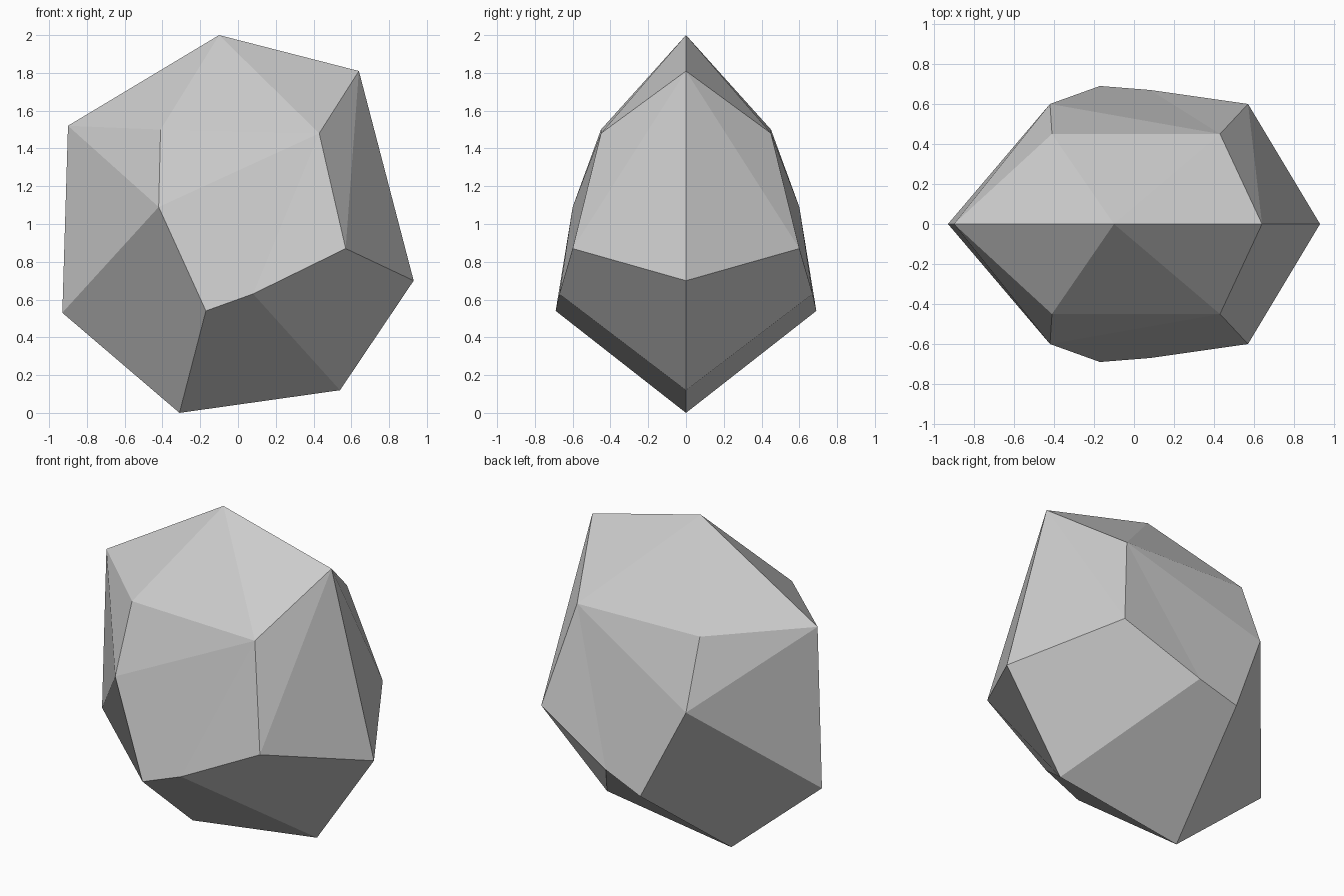
import bpy
import bmesh

cube = bpy.data.objects.get("Cube")
if cube:
    bpy.data.objects.remove(cube, do_unlink=True)

# Plain grey stone
stone = bpy.data.materials.new("stone_grey")
stone.use_nodes = True
colour = (0.6, 0.6, 0.6, 1)
stone.diffuse_color = colour
bsdf = next(n for n in stone.node_tree.nodes if n.type == 'BSDF_PRINCIPLED')
bsdf.inputs["Base Color"].default_value = colour
bsdf.inputs["Roughness"].default_value = 0.9

# Outline corners on the symmetry plane, then the raised corners of the front half
corners = {
    "peak": (-0.10, 0, 2.0),
    "shoulder_left": (0.64, 0, 1.81),
    "side_left": (0.93, 0, 0.70),
    "foot_left": (0.54, 0, 0.12),
    "foot_right": (-0.31, 0, 0),
    "side_right": (-0.93, 0, 0.53),
    "shoulder_right": (-0.90, 0, 1.52),
    "brow_right": (-0.41, -0.45, 1.50),
    "brow_left": (0.43, -0.45, 1.48),
    "cheek_left": (0.57, -0.60, 0.87),
    "chin_left": (0.08, -0.67, 0.63),
    "chin_right": (-0.17, -0.69, 0.54),
    "cheek_right": (-0.42, -0.60, 1.09),
}

# Facets of the front half
facets = [
    "peak brow_left shoulder_left",
    "peak brow_right brow_left",
    "peak shoulder_right brow_right",
    "shoulder_right cheek_right brow_right",
    "shoulder_right side_right cheek_right",
    "brow_right cheek_right brow_left",
    "cheek_right chin_right chin_left brow_left",
    "brow_left chin_left cheek_left",
    "shoulder_left brow_left cheek_left",
    "shoulder_left cheek_left side_left",
    "side_right foot_right chin_right cheek_right",
    "foot_right foot_left chin_left chin_right",
    "foot_left side_left cheek_left chin_left",
]

bm = bmesh.new()
verts = {name: bm.verts.new(co) for name, co in corners.items()}
for facet in facets:
    bm.faces.new([verts[name] for name in facet.split()])

# Mirror the front half to the back and weld along the outline
front = bm.verts[:] + bm.edges[:] + bm.faces[:]
bmesh.ops.mirror(bm, geom=front, axis='Y', merge_dist=0.001)
bmesh.ops.remove_doubles(bm, verts=bm.verts[:], dist=0.001)
bmesh.ops.recalc_face_normals(bm, faces=bm.faces[:])
mesh = bpy.data.meshes.new("rock")
bm.to_mesh(mesh)
bm.free()
mesh.materials.append(stone)
mesh.shade_flat()

rock = bpy.data.objects.new("rock", mesh)
bpy.context.collection.objects.link(rock)
